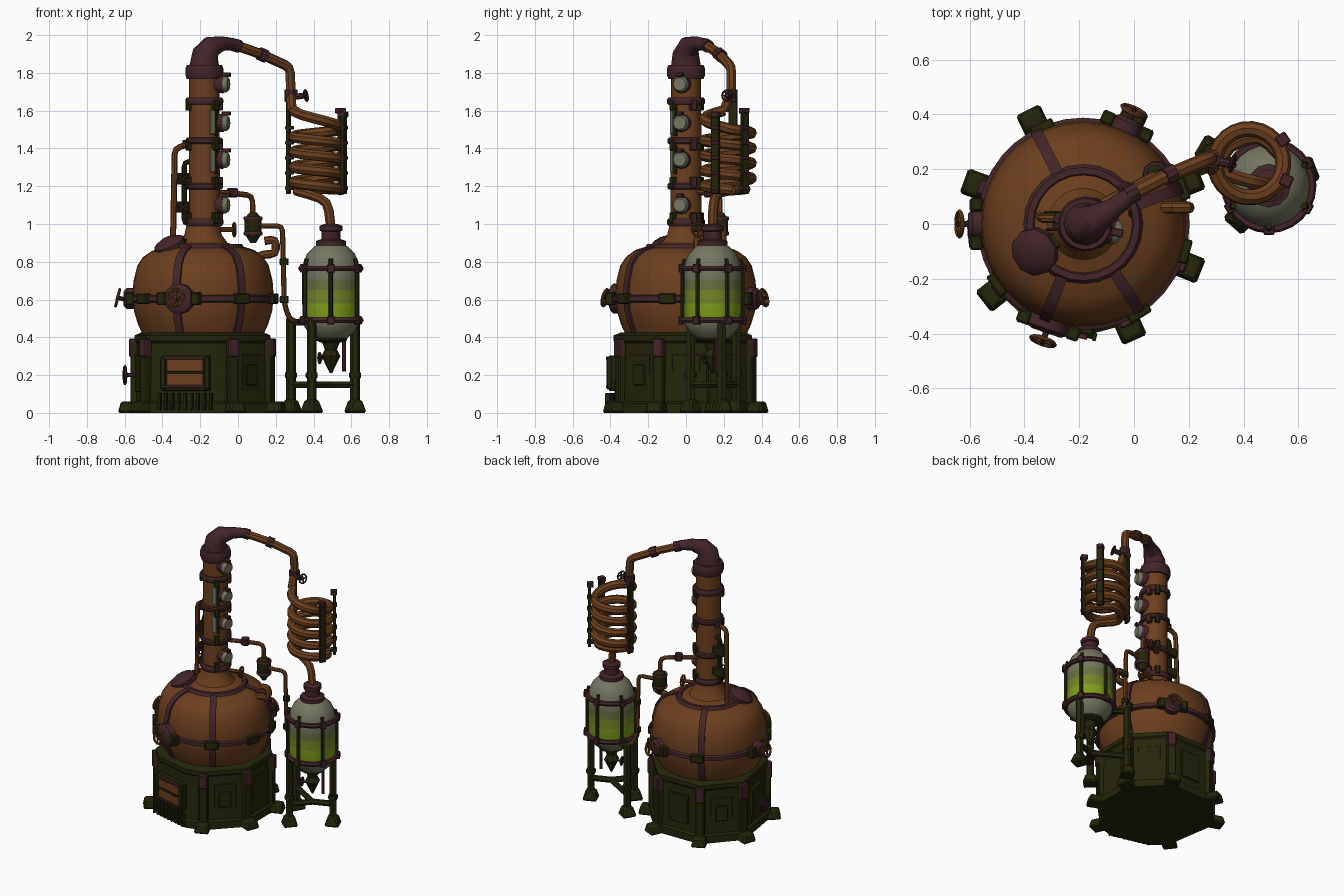
import bpy, bmesh, math
from mathutils import Vector, Matrix

cube = bpy.data.objects.get("Cube")
if cube:
    bpy.data.objects.remove(cube)


def material(name, rgb):
    m = bpy.data.materials.new(name)
    m.use_nodes = True
    m.diffuse_color = (*rgb, 1)
    m.node_tree.nodes["Principled BSDF"].inputs["Base Color"].default_value = (*rgb, 1)
    return m


COPPER = material("copper", (.15, .05, .013))
PURPLE = material("purple_bronze", (.056, .018, .022))
GREEN = material("dark_green_iron", (.018, .019, .003))
GLASS = material("pale_glass", (.175, .18, .118))
LIQ_TOP = material("liquid_haze", (.145, .16, .05))
LIQ_MID = material("liquid_olive", (.17, .24, .02))
LIQ_LOW = material("liquid_bright_green", (.21, .34, .01))

POT = Vector((-.185, 0, 0))
COL = Vector((-.178, 0, 0))
COIL = Vector((.42, .222, 0))
REC = Vector((.492, .14, 0))
made = []


def polar(c, deg, r, z):
    a = math.radians(deg)
    return Vector((c.x + r * math.cos(a), c.y + r * math.sin(a), z))


def add(name, mesh, *mats):
    ob = bpy.data.objects.new(name, mesh)
    bpy.context.scene.collection.objects.link(ob)
    for m in mats:
        mesh.materials.append(m)
    made.append(ob)
    return ob


def finish(name, bm, *mats):
    bmesh.ops.recalc_face_normals(bm, faces=bm.faces)
    mesh = bpy.data.meshes.new(name)
    bm.to_mesh(mesh)
    bm.free()
    return add(name, mesh, *mats)


def lathe(name, c, profile, *mats, segs=28, axis=None):
    """Capped revolve of (radius, height) pairs, optionally tipped to an axis."""
    bm = bmesh.new()
    rows = [[bm.verts.new(polar(Vector(), 360 * i / segs, r, z)) for i in range(segs)] for r, z in profile]
    for lo, hi in zip(rows, rows[1:]):
        for i in range(segs):
            j = (i + 1) % segs
            bm.faces.new((lo[i], lo[j], hi[j], hi[i]))
    bm.faces.new(rows[0])
    bm.faces.new(rows[-1])
    rot = Vector(axis).to_track_quat('Z', 'Y').to_matrix().to_4x4() if axis else Matrix()
    bm.transform(Matrix.Translation(c) @ rot)
    return finish(name, bm, *mats)


def ring(name, c, z, r, h, mat, segs=20):
    return lathe(name, c, [(r * .93, z - h / 2), (r, z - h / 4), (r, z + h / 4), (r * .93, z + h / 2)], mat, segs=segs)


def box(name, loc, size, mat, deg=0, taper=1.0):
    """Box sized radially, tangentially and vertically, turned about z."""
    bm = bmesh.new()
    bmesh.ops.create_cube(bm, size=1)
    for v in bm.verts:
        if v.co.z > 0:
            v.co.x *= taper
            v.co.y *= taper
    bmesh.ops.scale(bm, vec=size, verts=bm.verts)
    bmesh.ops.bevel(bm, geom=bm.edges[:], offset=min(size) * .15, segments=1, affect='EDGES')
    bm.transform(Matrix.Translation(loc) @ Matrix.Rotation(math.radians(deg), 4, 'Z'))
    return finish(name, bm, mat)


def tube(name, pts, r, mat, sides=2, bend=.03, radii=None, cyclic=False):
    """Pipe along points with its corners cut round."""
    pts = [Vector(p) for p in pts]
    path = [pts[0]]
    for a, b, c in zip(pts, pts[1:], pts[2:]):
        if bend:
            d, e = a - b, c - b
            p = b + d.normalized() * min(bend, d.length * .45)
            q = b + e.normalized() * min(bend, e.length * .45)
            path += [p, (p + q + b * 2) / 4, q]
        else:
            path.append(b)
    path.append(pts[-1])
    cu = bpy.data.curves.new(name, 'CURVE')
    cu.dimensions = '3D'
    cu.bevel_depth, cu.bevel_resolution, cu.use_fill_caps = r, sides, True
    sp = cu.splines.new('POLY')
    sp.points.add(len(path) - 1)
    for i, p in enumerate(path):
        sp.points[i].co = (*p, 1)
        sp.points[i].radius = radii[i] if radii else 1
    sp.use_cyclic_u = cyclic
    tmp = bpy.data.objects.new(name + "_path", cu)
    mesh = bpy.data.meshes.new_from_object(tmp)
    bpy.data.objects.remove(tmp)
    mesh.materials.clear()
    return add(name, mesh, mat)


def hoop(name, c, r, z, thick, mat):
    tube(name, [polar(c, a, r, z) for a in range(0, 360, 15)], thick, mat, 1, 0, cyclic=True)


def wheel(name, c, axis, r, mat):
    """Hand wheel with two spokes facing along an axis."""
    rot = Vector(axis).to_track_quat('Z', 'Y')
    rim = [c + rot @ polar(Vector(), a, r, 0) for a in range(0, 360, 30)]
    tube(name + "_rim", rim, r * .18, mat, bend=0, cyclic=True)
    for i in (0, 3):
        tube(name + "_spoke", (rim[i], rim[i + 6]), r * .15, mat, 1)
    lathe(name + "_stem", c, [(r * .25, -r * 1.1), (r * .25, r * .2)], PURPLE, segs=8, axis=axis)


def strap(name, profile, deg, width, thick):
    """Flat band following a profile up the side of the pot."""
    a = math.radians(deg)
    side = Vector((-math.sin(a), math.cos(a), 0)) * width / 2
    bm = bmesh.new()
    rows = []
    for r, z in profile:
        p, q = polar(POT, deg, r - .02, z - .01), polar(POT, deg, r + thick, z + thick / 2)
        rows.append([bm.verts.new(v) for v in (p - side, q - side, q + side, p + side)])
    for lo, hi in zip(rows, rows[1:]):
        for i in range(4):
            bm.faces.new((lo[i], lo[(i + 1) % 4], hi[(i + 1) % 4], hi[i]))
    finish(name, bm, PURPLE)


# Firebox with a wide door side
corners = [22, 65, 116, 160, 218, 236, 276, 294, 338]
bm = bmesh.new()
levels = [(.4, 0), (.4, .05), (.382, .06), (.375, .37), (.385, .38), (.385, .41), (.35, .425)]
rows = [[bm.verts.new(polar(POT, a, r, z)) for a in corners] for r, z in levels]
n = len(corners)
for lo, hi in zip(rows, rows[1:]):
    for i in range(n):
        bm.faces.new((lo[i], lo[(i + 1) % n], hi[(i + 1) % n], hi[i]))
bm.faces.new(rows[0])
bm.faces.new(rows[-1])
finish("firebox", bm, GREEN)
for a in (a for a in corners if a not in (236, 276)):
    box("firebox_foot", polar(POT, a, .415, .03), (.1, .1, .06), GREEN, a, .75)
    box("firebox_post", polar(POT, a, .378, .2), (.045, .06, .36), GREEN, a)
    box("post_cap", polar(POT, a, .385, .345), (.045, .06, .1), PURPLE, a)
for a in (0, 43, 90, 138, 189, 316):
    box("side_panel", polar(POT, a, .338, .21), (.03, .15, .2), GREEN, a)
for a in (138, 316):
    box("panel_hatch", polar(POT, a, .348, .2), (.03, .08, .11), GREEN, a)
door = 256
tang = polar(Vector(), door + 90, 1, 0)
box("door_frame", polar(POT, door, .37, .21), (.04, .26, .19), GREEN, door)
box("door_copper", polar(POT, door, .388, .215), (.02, .2, .14), COPPER, door)
box("door_bar", polar(POT, door, .395, .215), (.02, .2, .014), GREEN, door)
for z in (.14, .29):
    box("door_sill", polar(POT, door, .395, z), (.025, .23, .016), PURPLE, door)
for i in range(9):
    box("grate_bar", polar(POT, door, .39, .06) + tang * (i - 4) * .035, (.03, .014, .09), GREEN, door)
for s in (-1, 1):
    box("door_hinge", polar(POT, door, .385, .21) + tang * s * .12, (.03, .03, .17), GREEN, door)
wheel("damper_wheel", polar(POT, 185, .415, .2), (-1, -.1, 0), .045, PURPLE)

# Copper pot with straps
pot = [(.318, .41), (.345, .47), (.366, .54), (.374, .62), (.368, .7), (.348, .78), (.318, .825),
       (.27, .858), (.2, .878), (.13, .9), (.1, .94), (.088, .99)]
lathe("pot", POT, pot, COPPER, segs=36)
ring("pot_waist_band", POT, .605, .388, .05, PURPLE, 36)
hoop("pot_shoulder_band", POT, .195, .873, .023, PURPLE)
for a in (20, 117, 248, 303):
    strap("pot_strap", pot[:9], a, .042, .01)
for a in (20, 113, 180, 215, 302, 345):
    box("waist_bracket", polar(POT, a, .385, .605), (.035, .09, .055), GREEN, a)

# Valves around the waist and the filling hatch
for a, r in ((251, .08), (180, .055), (66, .06)):
    out = polar(Vector(), a, 1, 0)
    side = polar(Vector(), a + 90, 1, 0)
    lathe("valve_flange", polar(POT, a, .385, .605), [(r, -.03), (r, .02), (r * .7, .035)], PURPLE, segs=12, axis=out)
    for s in (-1, 1):
        box("valve_lug", polar(POT, a, .39, .605) + side * s * (r + .015), (.05, .05, .07), GREEN, a)
    wheel("valve_wheel", polar(POT, a, .452, .61), out + Vector((0, 0, .25)), .045, COPPER)
lathe("hatch", Vector((-.36, -.1, .885)), [(.085, -.03), (.088, .015), (.07, .03), (.03, .045)], PURPLE, segs=10,
      axis=(-.45, -.28, 1))
box("hatch_hinge", Vector((-.29, -.06, .9)), (.06, .06, .04), GREEN, 30)

# Column with collars, portholes and sight strips
lathe("column", COL, [(.088, .93), (.082, 1.05), (.08, 1.82)], COPPER, segs=20)
for z, r, h in ((1.01, .1, .04), (1.2, .098, .035), (1.44, .098, .035), (1.65, .1, .04), (1.805, .1, .075)):
    ring("column_collar", COL, z, r, h, PURPLE)
for z in (1.03, 1.22, 1.42, 1.63):
    for a, m in ((25, PURPLE), (60, GREEN), (200, GREEN), (310, GREEN)):
        box("column_lug", polar(COL, a, .088, z), (.03, .035, .06), m, a)
for z in (1.1, 1.34, 1.535, 1.74):
    out = polar(Vector(), -15, 1, 0)
    lathe("porthole_rim", polar(COL, -15, .085, z), [(.046, -.03), (.048, .016), (.044, .024)], PURPLE, segs=12, axis=out)
    lathe("porthole_glass", polar(COL, -15, .105, z), [(.044, -.01), (.043, .016), (.034, .028)], GLASS, segs=12, axis=out)
    box("porthole_latch", polar(COL, -15, .12, z + .05), (.045, .03, .022), PURPLE, -15)
for z in (1.34, 1.54):
    box("sight_strip", polar(COL, -60, .08, z), (.02, .03, .13), GLASS, -60)
    box("sight_frame", polar(COL, -42, .08, z), (.025, .02, .15), GREEN, -42)

# Top elbow and vapour pipe
tube("top_elbow", [(-.178, 0, 1.83), (-.172, 0, 1.9), (-.14, .015, 1.94), (-.08, .055, 1.955), (-.015, .105, 1.952)],
     .08, PURPLE, 4, 0, [1, .88, .72, .48, .38])
tube("vapour_pipe", [(-.03, .1, 1.952), (.12, .175, 1.9), (.275, .24, 1.83), (.28, .24, 1.7), (.285, .2, 1.6)], .027, COPPER)
for p, d in (((-.01, .11, 1.945), (2, 1, -.6)), ((.13, .18, 1.895), (2, 1, -.9)), ((.28, .24, 1.69), (0, 0, 1))):
    lathe("pipe_coupling", Vector(p), [(.035, -.022), (.035, .022)], PURPLE, segs=10, axis=d)
wheel("coil_valve", Vector((.36, .22, 1.68)), (1, -.3, .2), .03, PURPLE)
tube("coil_valve_stem", [(.28, .235, 1.67), (.35, .22, 1.68)], .016, PURPLE)

# Condenser coil: one steep lead-in half turn, then even loops
turns, step = 4.5, 15
helix = []
for i in range(int(turns * 360 / step) + 1):
    t = i * step / 360
    drop = .2 * t if t < .5 else .1 + (t - .5) * .08
    helix.append(polar(COIL, 190 + t * 360, .125, 1.6 - drop))
tube("condenser_coil", helix, .029, COPPER, bend=0)
for a, top in ((170, 1.66), (335, 1.58), (35, 1.6)):
    box("coil_post", polar(COIL, a, .155, (1.16 + top) / 2), (.02, .045, top - 1.16), GREEN, a)
    for i in range(5):
        box("coil_clamp", polar(COIL, a, .15, 1.19 + i * .08), (.04, .045, .018), PURPLE, a)
    box("coil_post_cap", polar(COIL, a, .15, top), (.045, .045, .03), PURPLE, a)
tube("outlet_pipe", [helix[-1], (.46, .33, 1.185), (.34, .29, 1.18), (.3, .2, 1.175), (.38, .165, 1.155), (.475, .145, 1.12),
                     (.492, .14, .98)], .026, COPPER, bend=.05)

# Glass receiver, coloured by height
jar = lathe("receiver_jar", REC, [(.085, .395), (.115, .42), (.14, .455), (.15, .49), (.152, .58), (.152, .65), (.152, .705),
            (.152, .76), (.145, .8), (.125, .845), (.09, .88), (.05, .9)], GLASS, LIQ_LOW, LIQ_MID, LIQ_TOP, segs=24)
for f in jar.data.polygons:
    z = f.center.z
    f.material_index = 0 if z < .49 or z > .705 else 1 if z < .58 else 2 if z < .65 else 3
lathe("receiver_cap", REC, [(.08, .885), (.08, .91), (.05, .92), (.05, .96), (.06, .965), (.06, .99), (.035, 1.0)], PURPLE, segs=12)
lathe("receiver_base", REC, [(.03, .33), (.045, .37), (.085, .385), (.09, .405)], GREEN, segs=12)
lathe("drain_tap", REC, [(.006, .21), (.035, .27), (.05, .3), (.03, .34)], GREEN, segs=8)
wheel("drain_wheel", REC + Vector((-.06, -.03, .29)), (-1, -.3, 0), .028, PURPLE)
for z in (.49, .765):
    hoop("receiver_hoop", REC, .158, z, .016, PURPLE)
for a in range(30, 390, 60):
    tube("cage_bar", [polar(REC, a, .16, .48), polar(REC, a, .16, .77), polar(REC, a, .148, .815)], .012, GREEN, 1)
    for z in (.49, .765):
        box("cage_clamp", polar(REC, a, .165, z), (.03, .04, .045), PURPLE, a)

# Receiver stand
for p in (Vector((.39, .025, 0)), Vector((.62, .19, 0)), Vector((.28, .265, 0))):
    a = math.degrees(math.atan2(p.y - REC.y, p.x - REC.x))
    box("stand_foot", p + Vector((0, 0, .035)), (.1, .1, .07), GREEN, a, .6)
    tube("stand_leg", [p, p + Vector((0, 0, .5))], .026, GREEN, 1)
    tube("stand_arm", [p + Vector((0, 0, .48)), polar(REC, a, .15, .48)], .02, GREEN, 1)
    tube("stand_brace", [p + Vector((0, 0, .15)), REC + Vector((0, 0, .15))], .02, GREEN, 1)
    ring("leg_cuff", p, .2, .032, .03, GREEN, 8)
tube("drain_pipe", [REC + Vector((.07, .02, .4)), REC + Vector((.07, .02, .22))], .011, PURPLE)

# Left bypass pipe with valves
tube("bypass_pipe", [(-.2, .02, 1.44), (-.335, .02, 1.4), (-.345, .03, .86)], .016, COPPER)
ring("bypass_joint", Vector((-.27, .02, 0)), 1.425, .025, .04, PURPLE, 8)
tube("level_pipe", [(-.23, .02, 1.33), (-.285, .02, 1.33), (-.285, .02, 1.0), (-.23, .02, 1.0)], .014, GREEN)
for z in (1.09, 1.24):
    box("bypass_bracket", Vector((-.285, .03, z)), (.09, .035, .06), GREEN)
    wheel("bypass_valve", Vector((-.29, -.02, z)), (0, -1, 0), .028, PURPLE)

# Side filter and return line to the receiver stand
filt = Vector((.08, .18, 0))
tube("filter_feed", [(-.15, .06, 1.17), (.0, .14, 1.16), (.075, .18, 1.15), (.08, .18, 1.04)], .015, COPPER)
box("feed_valve", Vector((-.03, .125, 1.165)), (.05, .05, .05), PURPLE, 30)
lathe("filter_body", filt, [(.015, .9), (.04, .94), (.045, .95), (.045, 1.03), (.02, 1.06)], GREEN, segs=10)
for z in (.95, 1.03):
    ring("filter_band", filt, z, .05, .022, PURPLE, 10)
tube("return_line", [(.1, .18, .99), (.235, .2, .99), (.245, .2, .58), (.27, .22, .5), (.31, .25, .48)], .014, COPPER)
for z in (.6, .8):
    ring("return_joint", Vector((.244, .2, 0)), z, .024, .035, GREEN, 8)
tube("pot_spout", [(.06, .06, .8), (.13, .06, .84), (.2, .06, .84), (.2, .06, .92), (.14, .06, .91)], .022, COPPER)
tube("gauge_pipe", [(-.12, .04, .97), (-.03, .065, .97)], .013, COPPER)
wheel("gauge_wheel", Vector((-.02, .065, .97)), (1, .2, 0), .035, COPPER)

# Smooth the round parts while keeping hard edges
bpy.ops.object.select_all(action='DESELECT')
for ob in made:
    ob.select_set(True)
bpy.context.view_layer.objects.active = made[0]
bpy.ops.object.shade_smooth_by_angle(angle=math.radians(35))
